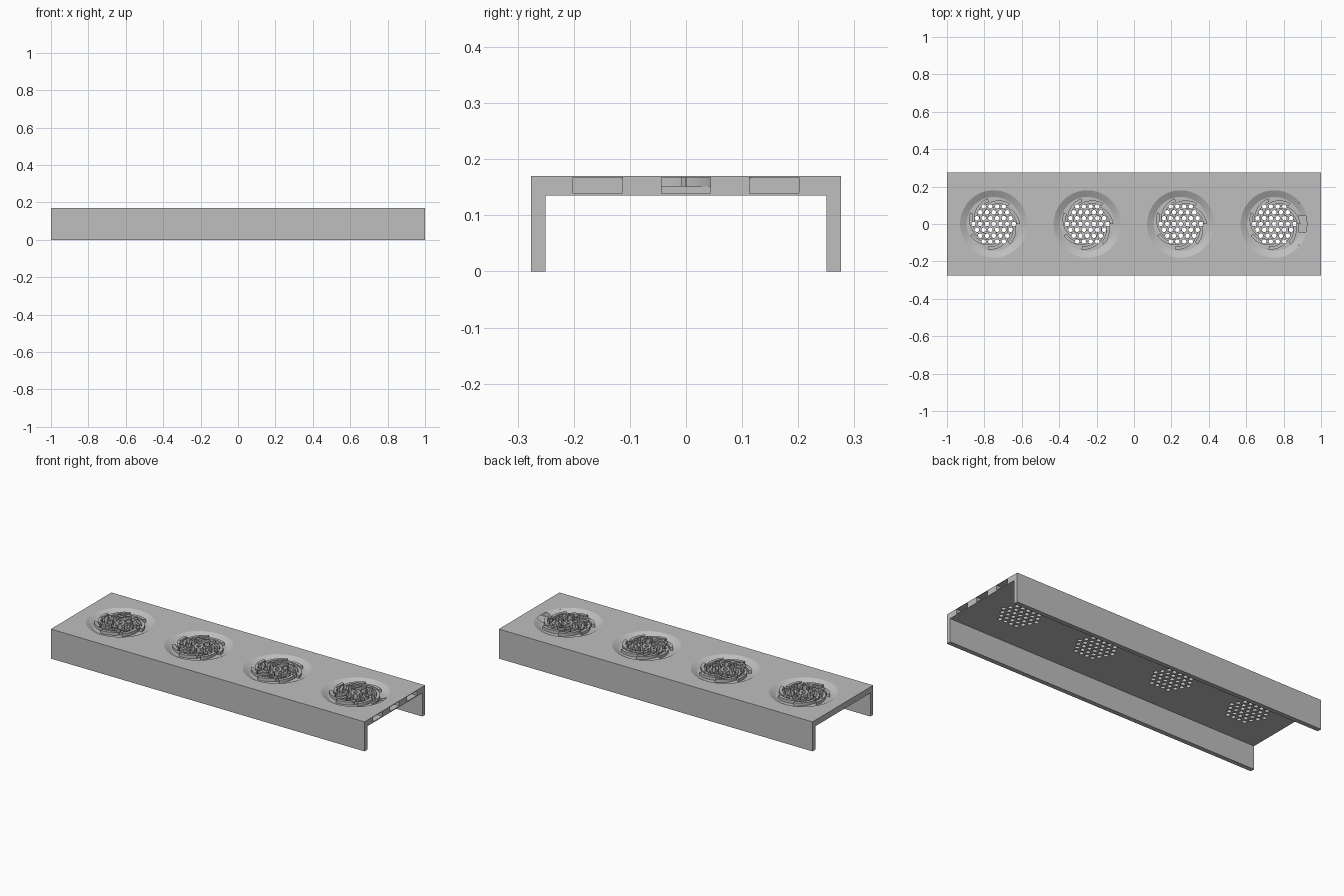
import bpy, bmesh
from math import pi, cos, sin, radians, sqrt

if "Cube" in bpy.data.objects:
    bpy.data.objects.remove(bpy.data.objects["Cube"], do_unlink=True)

grey = bpy.data.materials.new("plain grey")
grey.use_nodes = True
colour = (0.52, 0.52, 0.52, 1)
grey.diffuse_color = colour
grey.node_tree.nodes["Principled BSDF"].inputs["Base Color"].default_value = colour

TOP, UNDER, FLOOR = 0.17, 0.135, 0.152
HALF_Y, WALL = 0.276, 0.026
CENTRES = [-0.75, -0.25, 0.25, 0.75]
ARMS = 7


def finish(bm, name):
    bmesh.ops.recalc_face_normals(bm, faces=bm.faces[:])
    mesh = bpy.data.meshes.new(name)
    bm.to_mesh(mesh)
    bm.free()
    mesh.materials.append(grey)
    obj = bpy.data.objects.new(name, mesh)
    bpy.context.collection.objects.link(obj)
    return obj


def prism(bm, points, offset):
    """Closed solid from a planar outline pushed along offset."""
    face = bm.faces.new([bm.verts.new(p) for p in points])
    new = bmesh.ops.extrude_face_region(bm, geom=[face])["geom"]
    bmesh.ops.translate(bm, vec=offset, verts=[v for v in new if isinstance(v, bmesh.types.BMVert)])


def disc(bm, x, y, z0, z1, r0, r1, sides):
    """Cylinder or cone between two heights."""
    made = bmesh.ops.create_cone(bm, cap_ends=True, segments=sides, radius1=r0, radius2=r1, depth=z1 - z0)
    bmesh.ops.translate(bm, vec=(x, y, (z0 + z1) / 2), verts=made["verts"])


def cut(obj, cutter):
    mod = obj.modifiers.new("cut", "BOOLEAN")
    mod.operation = "DIFFERENCE"
    mod.solver = "EXACT"
    mod.object = cutter
    cutter.hide_render = True
    cutter.hide_viewport = True


# Channel body: flat top with two side walls
bm = bmesh.new()
inner = HALF_Y - WALL
outline = [(-HALF_Y, 0), (-inner, 0), (-inner, UNDER), (inner, UNDER),
           (inner, 0), (HALF_Y, 0), (HALF_Y, TOP), (-HALF_Y, TOP)]
prism(bm, [(-1, y, z) for y, z in outline], (2, 0, 0))
body = finish(bm, "channel_body")

# Shallow dishes with sloping rims
bm = bmesh.new()
slope = (0.18 - 0.145) / (TOP - FLOOR)
for cx in CENTRES:
    disc(bm, cx, 0, FLOOR, TOP + 0.01, 0.145, 0.18 + 0.01 * slope, 64)
dishes = finish(bm, "dish_cutter")

# Three pockets in the left end
bm = bmesh.new()
for cy in (-0.157, 0, 0.157):
    corners = [(-0.044, 0.14), (0.044, 0.14), (0.044, 0.167), (-0.044, 0.167)]
    prism(bm, [(0.88, cy + y, z) for y, z in corners], (0.2, 0, 0))
pockets = finish(bm, "pocket_cutter")

# Hexagonal grids of drain holes
bm = bmesh.new()
pitch = 0.036
for cx in CENTRES:
    for row in range(-3, 4):
        for col in range(7 - abs(row)):
            x = cx + (col - (6 - abs(row)) / 2) * pitch
            disc(bm, x, row * pitch * sqrt(3) / 2, 0.1, 0.2, 0.012, 0.012, 16)
holes = finish(bm, "drain_hole_cutter")

for cutter in (dishes, pockets, holes):
    cut(body, cutter)


# Swirl of curved ribs around a round hub
def rib(bm, cx, start, width=0.018, steps=18):
    sides = ([], [])
    for i in range(steps + 1):
        t = i / steps
        angle = start + radians(135) * t
        radius = 0.131 - 0.078 * t ** 1.2
        for side, sign in zip(sides, (1, -1)):
            r = radius + sign * width / 2
            side.append((cx + r * cos(angle), r * sin(angle), FLOOR - 0.002))
    prism(bm, sides[0] + sides[1][::-1], (0, 0, TOP - FLOOR + 0.001))


for n, cx in enumerate(CENTRES):
    bm = bmesh.new()
    disc(bm, cx, 0, FLOOR - 0.002, TOP - 0.001, 0.036, 0.036, 32)
    for k in range(ARMS):
        rib(bm, cx, 2 * pi * k / ARMS)
    swirl = finish(bm, f"swirl_ribs_{n + 1}")
    cut(swirl, holes)
    bpy.ops.object.select_all(action="DESELECT")
    swirl.select_set(True)
    bpy.context.view_layer.objects.active = swirl
    bpy.ops.object.shade_smooth_by_angle(angle=radians(30))
